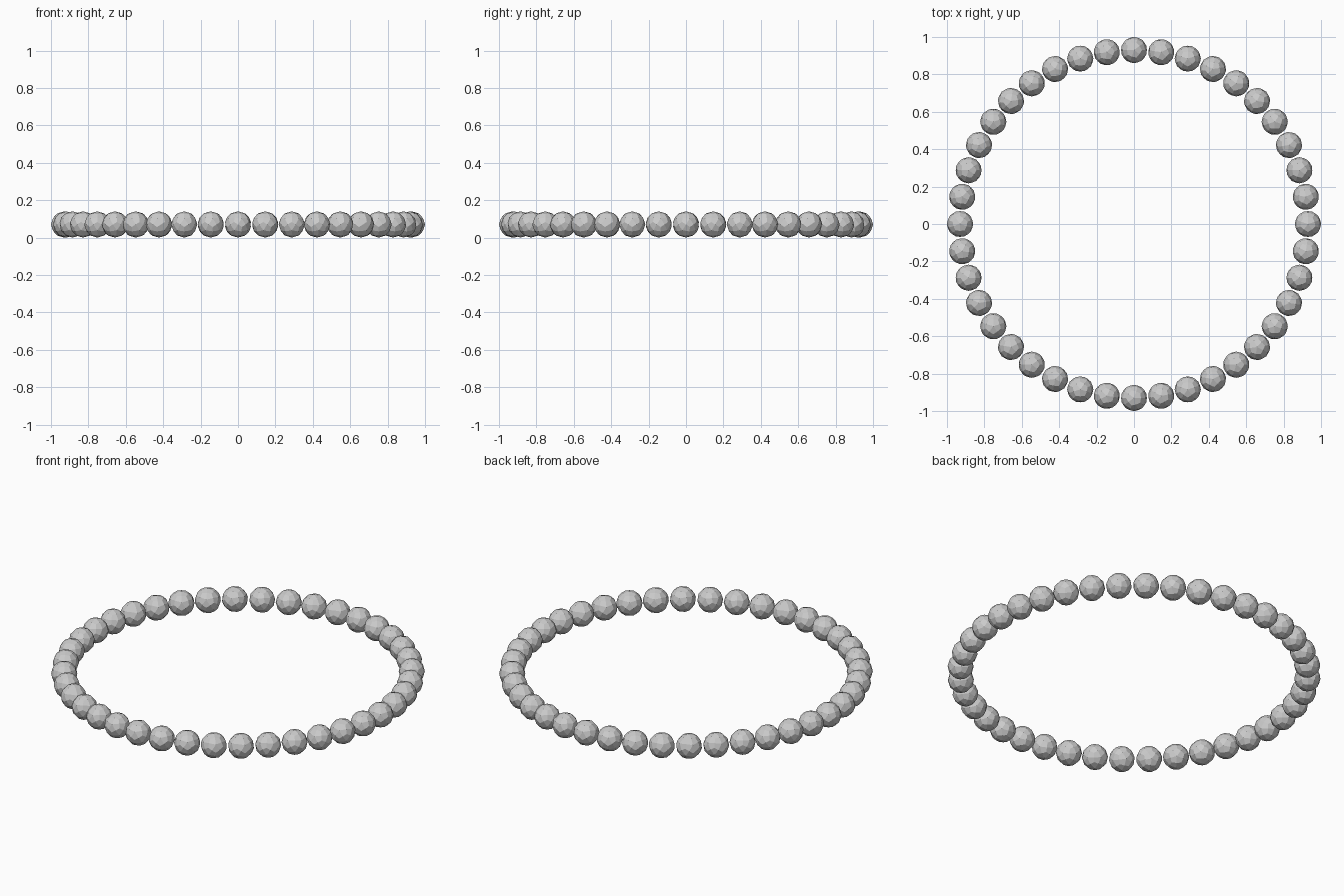
import bpy, bmesh, math
from mathutils import Matrix

if "Cube" in bpy.data.objects:
    bpy.data.objects.remove(bpy.data.objects["Cube"])

COUNT, RING_R, BEAD_R = 40, 0.93, 0.07


def faceted_bead_mesh():
    # Icosahedron with each triangle split into three kites, pushed to a sphere
    src = bmesh.new()
    bmesh.ops.create_icosphere(src, subdivisions=1, radius=1.0)
    out = bmesh.new()

    def point(co):
        return out.verts.new(co.normalized() * BEAD_R)

    for f in src.faces:
        corners = [v.co for v in f.verts]
        centre = sum(corners[1:], corners[0].copy())
        for i, c in enumerate(corners):
            nxt, prev = corners[(i + 1) % 3], corners[i - 1]
            out.faces.new([point(c), point(c + nxt), point(centre), point(c + prev)])
    bmesh.ops.remove_doubles(out, verts=out.verts[:], dist=0.001)
    bmesh.ops.rotate(out, verts=out.verts[:], cent=(0, 0, 0),
                     matrix=Matrix.Rotation(math.radians(18), 3, 'Z'))
    bmesh.ops.recalc_face_normals(out, faces=out.faces[:])
    mesh = bpy.data.meshes.new("bead")
    out.to_mesh(mesh)
    src.free()
    out.free()
    return mesh


# Ring of beads, each turned to face outward
mesh = faceted_bead_mesh()
for i in range(COUNT):
    a = 2 * math.pi * i / COUNT
    bead = bpy.data.objects.new(f"bead_{i + 1:02d}", mesh)
    bead.location = (RING_R * math.cos(a), RING_R * math.sin(a), BEAD_R)
    bead.rotation_euler.z = a
    bpy.context.collection.objects.link(bead)
